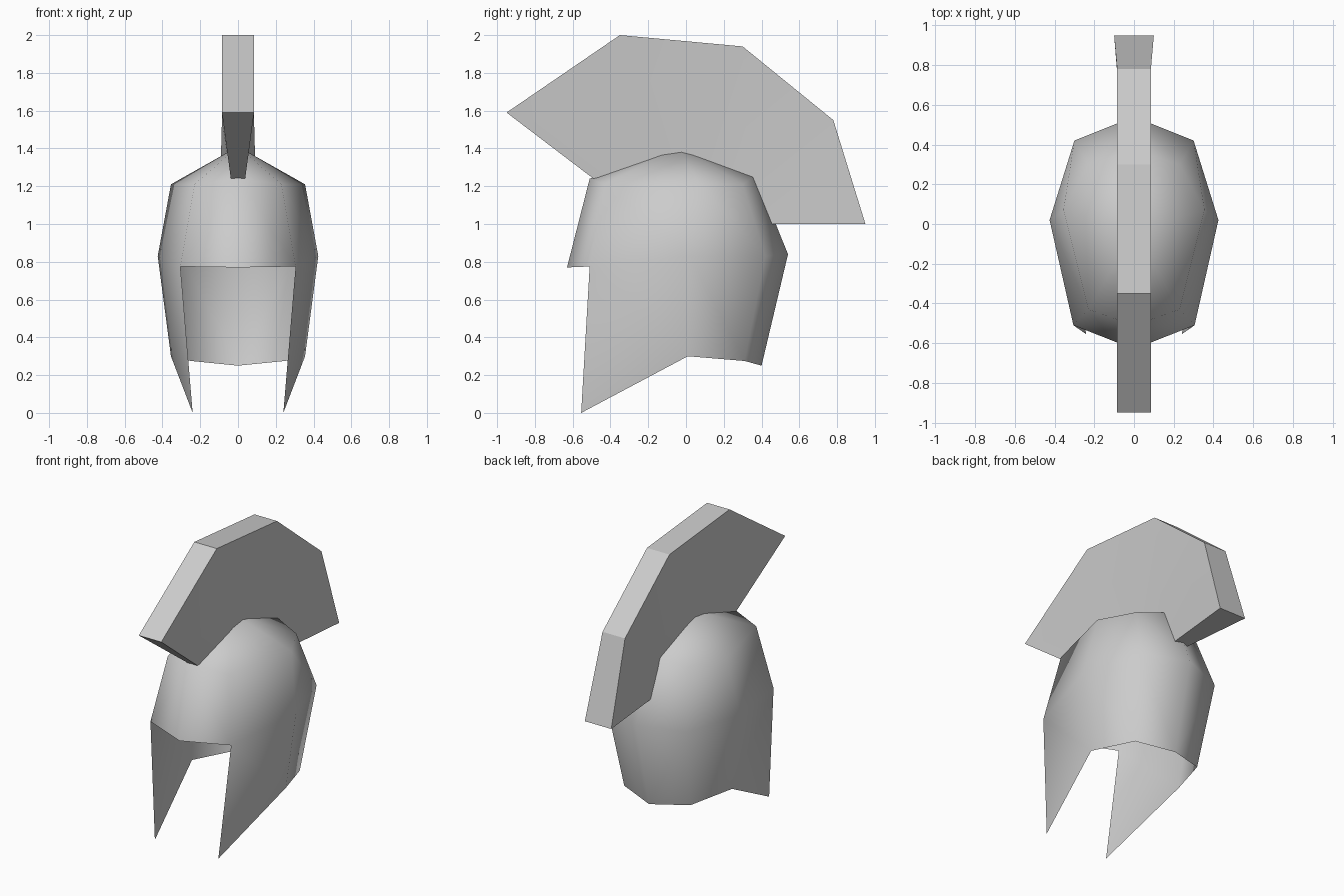
import bpy, bmesh

default = bpy.data.objects.get("Cube")
if default:
    bpy.data.objects.remove(default, do_unlink=True)

grey = bpy.data.materials.new("light grey")
grey.use_nodes = True
colour = (0.6, 0.6, 0.6, 1)
grey.diffuse_color = colour
grey.node_tree.nodes["Principled BSDF"].inputs["Base Color"].default_value = colour


def finish(name, bm, angle=None):
    """Turn a bmesh into a shaded object."""
    bmesh.ops.recalc_face_normals(bm, faces=bm.faces)
    mesh = bpy.data.meshes.new(name)
    bm.to_mesh(mesh)
    bm.free()
    mesh.materials.append(grey)
    obj = bpy.data.objects.new(name, mesh)
    bpy.context.collection.objects.link(obj)
    bpy.ops.object.select_all(action="DESELECT")
    obj.select_set(True)
    bpy.context.view_layer.objects.active = obj
    if angle is None:
        bpy.ops.object.shade_smooth()
    else:
        bpy.ops.object.shade_smooth_by_angle(angle=angle)
    return obj


# Helmet shell: half of the columns from front to back, each top to bottom
columns = [
    [(0, -0.51, 1.24), (0, -0.63, 0.77)],
    [(0.23, -0.43, 1.21), (0.305, -0.51, 0.775), (0.24, -0.555, 0)],
    [(0.355, 0.07, 1.21), (0.425, 0.02, 0.83), (0.355, 0.01, 0.3)],
    [(0.23, 0.3, 1.21), (0.3, 0.42, 0.83), (0.25, 0.31, 0.275)],
    [(0, 0.37, 1.26), (0, 0.54, 0.84), (0, 0.4, 0.25)],
]
bm = bmesh.new()
apex = bm.verts.new((0, -0.04, 1.41))
grid = [[bm.verts.new(p) for p in column] for column in columns]
for a, b in zip(grid, grid[1:]):
    bm.faces.new((apex, a[0], b[0]))
    for i in range(min(len(a), len(b)) - 1):
        bm.faces.new((a[i], a[i + 1], b[i + 1], b[i]))
# Mirror to the other side and weld the middle seam
copy = bmesh.ops.duplicate(bm, geom=bm.verts[:] + bm.edges[:] + bm.faces[:])["geom"]
for v in copy:
    if isinstance(v, bmesh.types.BMVert):
        v.co.x *= -1
bmesh.ops.remove_doubles(bm, verts=bm.verts[:], dist=0.001)
finish("helmet_shell", bm)

# Crest: a fan of segments, narrow where it meets the shell (y, z, half width)
outer = [(-0.95, 1.59, 0.085), (-0.35, 2.0, 0.085), (0.3, 1.94, 0.085),
         (0.78, 1.55, 0.085), (0.95, 1.0, 0.1)]
inner = [(-0.49, 1.24, 0.038), (-0.12, 1.33, 0.05), (0.1, 1.32, 0.05),
         (0.33, 1.2, 0.05), (0.45, 1.0, 0.05)]
bm = bmesh.new()
rings = []
for (oy, oz, ow), (iy, iz, iw) in zip(outer, inner):
    rings.append([bm.verts.new(p) for p in
                  ((-ow, oy, oz), (ow, oy, oz), (iw, iy, iz), (-iw, iy, iz))])
for a, b in zip(rings, rings[1:]):
    for i in range(4):
        j = (i + 1) % 4
        bm.faces.new((a[i], a[j], b[j], b[i]))
bm.faces.new(rings[0])
bm.faces.new(rings[-1])
finish("crest", bm, 0.3)
